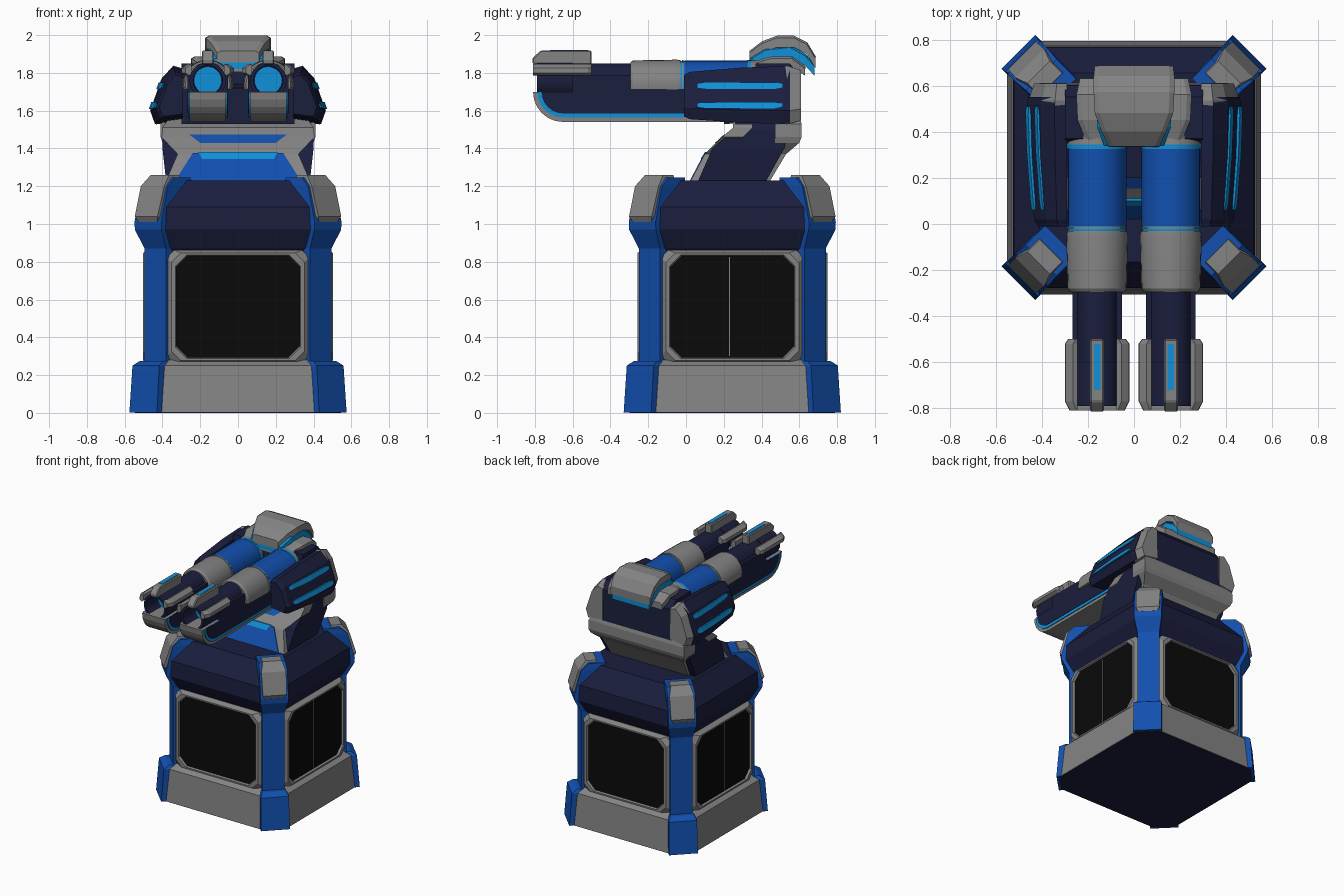
import bpy, bmesh
from math import sin, cos, pi, radians
from mathutils import Matrix, Vector

if "Cube" in bpy.data.objects:
    bpy.data.objects.remove(bpy.data.objects["Cube"])


def material(name, rgb):
    m = bpy.data.materials.new(name)
    m.diffuse_color = (*rgb, 1)
    m.use_nodes = True
    m.node_tree.nodes["Principled BSDF"].inputs["Base Color"].default_value = m.diffuse_color
    return m


GREY = material("grey", (0.23, 0.23, 0.23))
NAVY = material("navy", (0.011, 0.013, 0.048))
BLUE = material("blue", (0.006, 0.08, 0.43))
CYAN = material("cyan", (0.005, 0.28, 0.68))
BLACK = material("black", (0.003, 0.003, 0.003))
C = 0.245  # y of the base centre
round_parts = []


def loft(name, rings, mat=None, M=None, mirror=False, smooth=False, bevel=0):
    """Skin a list of equal-length rings and cap both ends."""
    bm = bmesh.new()
    M = M or Matrix()
    vs = [[bm.verts.new(M @ Vector(p)) for p in r] for r in rings]
    n = len(vs[0])
    for a, b in zip(vs, vs[1:]):
        for i in range(n):
            j = (i + 1) % n
            bm.faces.new((a[i], a[j], b[j], b[i]))
    bm.faces.new(vs[0])
    bm.faces.new(vs[-1])
    bmesh.ops.recalc_face_normals(bm, faces=bm.faces)
    me = bpy.data.meshes.new(name)
    bm.to_mesh(me)
    bm.free()
    ob = bpy.data.objects.new(name, me)
    bpy.context.collection.objects.link(ob)
    me.materials.append(mat or GREY)
    if bevel:
        mod = ob.modifiers.new("bevel", 'BEVEL')
        mod.width, mod.segments = bevel, 1
    if mirror:
        ob.modifiers.new("mirror", 'MIRROR')
    if smooth:
        round_parts.append(ob)
    return ob


def prism_x(name, yz, x0, x1, mat=None, **kw):
    return loft(name, [[(x, y, z) for y, z in yz] for x in (x0, x1)], mat, **kw)


def octagon(hx, hy, c):
    return [(hx, -hy + c), (hx, hy - c), (hx - c, hy), (-hx + c, hy),
            (-hx, hy - c), (-hx, -hy + c), (-hx + c, -hy), (hx - c, -hy)]


def stack(name, levels, mat=None):
    """Chamfered square tower: levels of (z, half width, chamfer)."""
    loft(name, [[(x, y + C, z) for x, y in octagon(h, h, c)] for z, h, c in levels], mat)


def slab(levels):
    """Rectangular sections: levels of (z, y0, y1, half width)."""
    return [[(-w, a, z), (w, a, z), (w, b, z), (-w, b, z)] for z, a, b, w in levels]


# Base skirt, body and flared top ring
stack("base_bottom", [(0, .545, .11), (.02, .54, .12)], NAVY)
stack("base_skirt", [(.004, .55, .13), (.25, .53, .12), (.28, .48, .10)])
stack("body_core", [(.25, .455, .1), (.88, .455, .1)])
stack("top_ring", [(.85, .45, .1), (.87, .47, .1), (.97, .525, .14), (1.09, .52, .14),
                   (1.23, .41, .07)], NAVY)

# Corner posts with grey caps, and framed panels, repeated around the base
for k in range(4):
    turn = Matrix.Translation((0, C, 0)) @ Matrix.Rotation(k * pi / 2, 4, 'Z')
    diag = turn @ Matrix.Rotation(pi / 4, 4, 'Z')
    loft("corner_foot", slab([(.003, .5, .71, .103), (.25, .5, .69, .1), (.275, .5, .65, .085)]), BLUE, diag)
    loft("corner_post", slab([(.26, .5, .62, .08), (.87, .5, .62, .08), (.97, .5, .672, .1),
                              (1.01, .5, .675, .1), (1.2, .45, .625, .1), (1.247, .45, .57, .095)]), BLUE, diag)
    loft("corner_cap", slab([(1.005, .5, .672, .066), (1.04, .5, .688, .085),
                             (1.2, .5, .64, .088), (1.26, .51, .585, .068)]), None, diag)
    frame = [(.378, .30, .04, -.44), (.378, .30, .04, -.475), (.352, .285, .05, -.503),
             (.332, .274, .06, -.503), (.326, .268, .06, -.485)]
    loft("panel_frame", [[(x, y, z + .562) for x, z in octagon(w, h, c)] for w, h, c, y in frame], None, turn)
    loft("panel", [[(x, y, z + .562) for x, z in octagon(.327, .269, .06)] for y in (-.48, -.488)], BLACK, turn)
    if k % 2:
        loft("panel_divider", slab([(.30, -.490, -.48, .003), (.825, -.490, -.48, .003)]), None,
             Matrix.Translation((0, -.015, 0)) @ turn)

# Slanted neck: navy core, grey front and back shells, blue front plate
loft("neck_core", slab([(1.22, .06, .42, .38), (1.4, .14, .52, .40), (1.5, .26, .54, .40), (1.57, .26, .54, .37)]), NAVY)
loft("neck_front", slab([(1.22, .02, .12, .385), (1.37, .10, .2, .32), (1.46, .19, .3, .405), (1.51, .25, .35, .40),
                         (1.57, .25, .35, .36)]))
loft("neck_back", slab([(1.22, .36, .44, .33), (1.37, .45, .53, .35), (1.43, .47, .60, .40), (1.46, .47, .612, .41),
                        (1.53, .47, .612, .41), (1.57, .47, .60, .38)]))
loft("neck_plate", slab([(1.225, .018, .09, .335), (1.375, .097, .17, .24)]), BLUE)
loft("neck_light", slab([(1.345, .078, .15, .19), (1.38, .10, .17, .21)]), CYAN)
loft("neck_upper_plate", slab([(1.43, .154, .25, .2), (1.475, .203, .3, .26)]), BLUE)

# Head block between the side pods
prism_x("head_block", [(.2, 1.53), (.2, 1.72), (.35, 1.74), (.37, 1.85), (.55, 1.85), (.60, 1.79), (.605, 1.54)],
        -.30, .30, NAVY)


# Side pods: navy shell, grey rear plate, two light slots
def pod(y, s, grow=0):
    pts = [(.29, 1.55), (.44, 1.53), (.465, 1.60), (.405, 1.77), (.345, 1.835), (.29, 1.82)]
    return [(.29 + (x - .29) * s, y, 1.67 + (z - 1.67) * (s + grow)) for x, z in pts]


loft("side_pod", [pod(-.01, .72), pod(.02, .82), pod(.3, .96), pod(.52, 1), pod(.55, .97)], NAVY, mirror=True)
loft("pod_rear_plate", [pod(.46, .9, .03), pod(.535, .96, .06), pod(.61, .82, .05)], mirror=True)
for x, z in ((.455, 1.628), (.416, 1.732)):
    ends = [(.06, .023, .010), (.10, .017, .016), (.3, .002, .018), (.47, -.004, .018), (.51, -.002, .010)]
    loft("pod_light", [[(x - d - .03, y, z - h), (x - d + .012, y, z - h),
                        (x - d, y, z + h), (x - d - .04, y, z + h)] for y, d, h in ends], CYAN, mirror=True)


# Curved hood over the head, in three layers
def hood(name, pts, drop, mat=None):
    rings = []
    for y, z, w in pts:
        rings.append([(-w, y, z - drop), (-w, y, z), (-w + .02, y + .002, z + .012),
                      (w - .02, y + .002, z + .012), (w, y, z), (w, y, z - drop)])
    loft(name, rings, mat)


hood("hood_shell", [(.335, 1.905, .11), (.40, 1.955, .14), (.48, 1.985, .17), (.57, 1.985, .175),
                    (.64, 1.95, .175), (.685, 1.875, .17)], .05)
hood("hood_light", [(.34, 1.87, .13), (.42, 1.92, .16), (.55, 1.935, .165), (.63, 1.89, .165),
                    (.68, 1.835, .16)], .05, CYAN)
hood("hood_flange", [(.34, 1.845, .2), (.45, 1.875, .245), (.56, 1.875, .25), (.63, 1.825, .235)], .04)

# Twin barrels, built on the right and mirrored
X = .16


def underside(r, hw, name, mat, top=1.70, inset=None):
    arc = [(-.65 + r * cos(t), 1.70 + r * sin(t)) for t in [radians(270 - 15 * i) for i in range(7)]]
    tail = [(inset, top), (inset, 1.79), (.25, 1.79)] if inset else [(.25, top)]
    prism_x(name, [(.25, 1.70 - r)] + arc + tail, X - hw, X + hw, mat, mirror=True)


underside(.16, .097, "barrel_keel", None, 1.705)
underside(.137, .104, "barrel_light_strip", CYAN)
underside(.115, .107, "barrel_body", NAVY, 1.70, -.60)


def circle(r, y, z=1.76, n=20):
    return [(X + r * cos(2 * pi * i / n), y, z + r * sin(2 * pi * i / n)) for i in range(n)]


loft("barrel_tube", [circle(.09, .3), circle(.09, -.60), circle(.097, -.60), circle(.097, -.79),
                     circle(.078, -.79), circle(.075, -.64)], NAVY, mirror=True, smooth=True)
loft("muzzle_light", [circle(.074, -.63), circle(.074, -.65)], CYAN, mirror=True)


# Half-round sleeves over the barrels
def sleeve(name, rows, mat=None):
    rings = []
    for y, r in rows:
        rings.append([(X + r * cos(t), y, 1.738 + min(r, .132) * sin(t))
                      for t in [radians(-12 + 204 * i / 16) for i in range(17)]])
    loft(name, rings, mat, mirror=True, smooth=True)


sleeve("sleeve_front", [(-.295, .118), (-.28, .128), (-.05, .134), (-.03, .130)])
sleeve("sleeve_light_front", [(-.035, .126), (-.005, .126)], CYAN)
sleeve("sleeve_rear_lip", [(-.022, .130), (-.012, .130)])
sleeve("sleeve_middle", [(-.008, .127), (.33, .127)], BLUE)
sleeve("sleeve_light_rear", [(.325, .130), (.345, .130)], CYAN)
sleeve("sleeve_rear", [(.345, .130), (.40, .125)])

# Muzzle sight and side rails
prism_x("muzzle_sight", [(-.81, 1.845), (-.815, 1.875), (-.77, 1.918), (-.5, 1.918), (-.5, 1.845)],
        X - .03, X + .03, mirror=True, bevel=.006)
prism_x("sight_light", [(-.72, 1.9), (-.72, 1.921), (-.52, 1.921), (-.52, 1.9)], X - .014, X + .014, CYAN, mirror=True)
for s in (-1, 1):
    xz = [(.085, 1.80), (.115, 1.785), (.14, 1.80), (.138, 1.825), (.105, 1.848), (.085, 1.84)]
    rows = [(-.81, .85), (-.77, 1), (-.52, 1), (-.5, .9)]
    loft("muzzle_rail", [[(X + s * x * (k if x > .1 else 1), y, z) for x, z in xz] for y, k in rows], mirror=True)

# Smooth shading on the round parts only
bpy.ops.object.select_all(action='DESELECT')
for ob in round_parts:
    ob.select_set(True)
bpy.context.view_layer.objects.active = round_parts[0]
bpy.ops.object.shade_smooth_by_angle(angle=radians(30))
